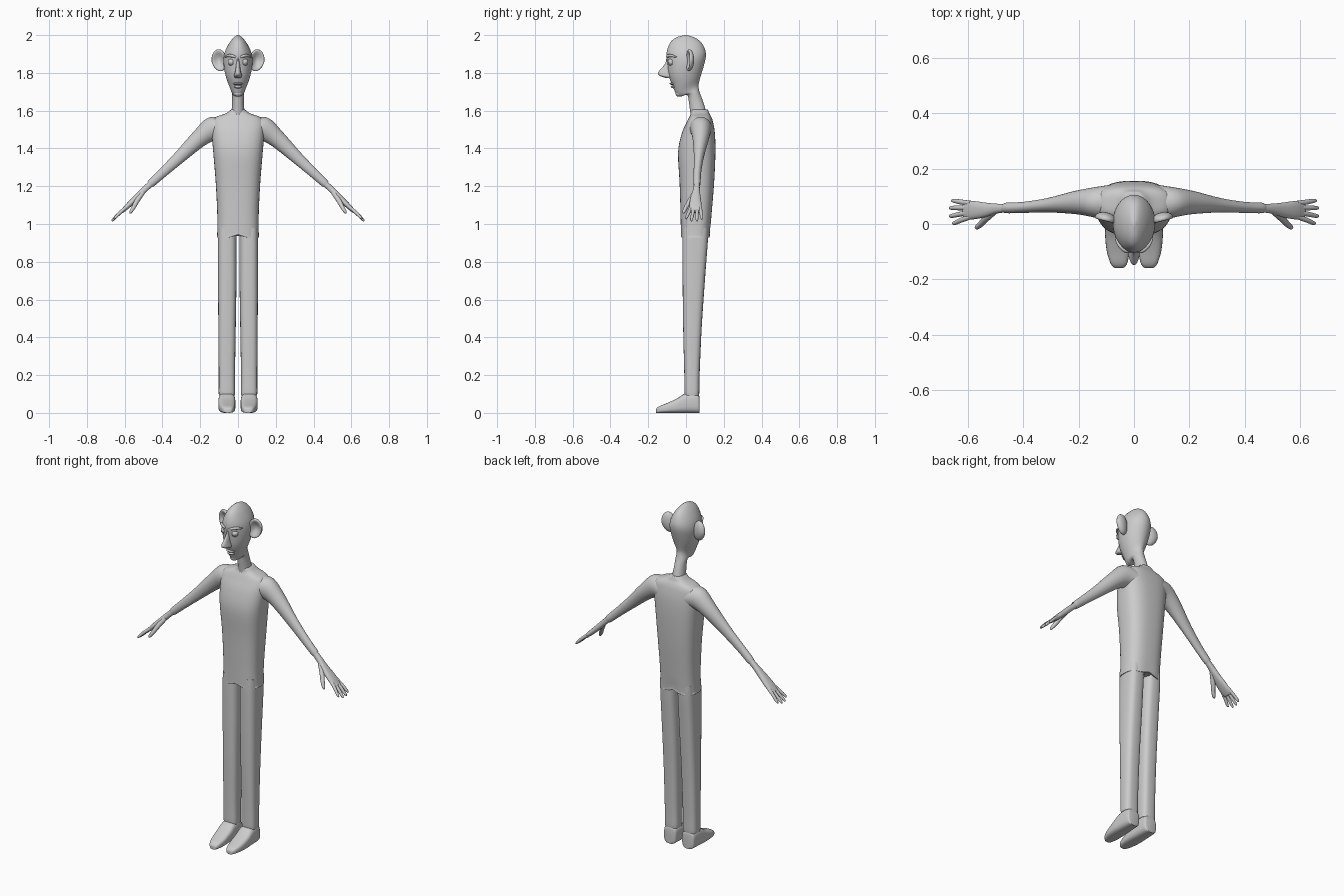
import bpy, bmesh, math
from mathutils import Vector, Matrix

if "Cube" in bpy.data.objects:
    bpy.data.objects.remove(bpy.data.objects["Cube"])


def finish(name, bm, mirror=False, angle=50):
    bmesh.ops.recalc_face_normals(bm, faces=bm.faces)
    me = bpy.data.meshes.new(name)
    bm.to_mesh(me)
    bm.free()
    ob = bpy.data.objects.new(name, me)
    bpy.context.collection.objects.link(ob)
    if mirror:
        ob.modifiers.new("Mirror", 'MIRROR').use_mirror_merge = False
    bpy.ops.object.select_all(action='DESELECT')
    ob.select_set(True)
    bpy.context.view_layer.objects.active = ob
    bpy.ops.object.shade_smooth_by_angle(angle=math.radians(angle))
    return ob


def spline(p, t):
    i = min(int(t), len(p) - 2)
    f = t - i
    a, b, c, d = p[max(i - 1, 0)], p[i], p[i + 1], p[min(i + 2, len(p) - 1)]
    return [0.5 * (2*q + (r - o)*f + (2*o - 5*q + 4*r - s)*f*f + (3*q - o - 3*r + s)*f**3)
            for o, q, r, s in zip(a, b, c, d)]


def loft(name, rings, n=32, e=2.0, sub=4, mirror=False, tweak=None):
    """Skin superellipse rings, each (centre, u half-axis, v half-axis)."""
    flat = [[*c, *u, *v] for c, u, v in rings]
    bm = bmesh.new()
    loops = []
    for k in range((len(flat) - 1) * sub + 1):
        r = spline(flat, k / sub)
        c, u, v = Vector(r[:3]), Vector(r[3:6]), Vector(r[6:])
        loop = []
        for j in range(n):
            a = 2 * math.pi * j / n
            ca, sa = math.cos(a), math.sin(a)
            p = c + u * math.copysign(abs(ca) ** (2/e), ca) + v * math.copysign(abs(sa) ** (2/e), sa)
            loop.append(bm.verts.new(tweak(p) if tweak else p))
        loops.append(loop)
    for a, b in zip(loops, loops[1:]):
        for j in range(n):
            bm.faces.new((a[j], a[(j+1) % n], b[(j+1) % n], b[j]))
    bm.faces.new(loops[0])
    bm.faces.new(loops[-1])
    return finish(name, bm, mirror)


def span(yf, zf, yb, zb, hw, x=0):
    """Ring running from a front point to a back point with half-width hw."""
    return ((x, (yf+yb)/2, (zf+zb)/2), (hw, 0, 0), (0, (yb-yf)/2, (zb-zf)/2))


def level(z, yf, yb, hw, x=0):
    return span(yf, z, yb, z, hw, x)


def ball(name, loc, size, mirror=False, shape=None, rot=0):
    bm = bmesh.new()
    bmesh.ops.create_uvsphere(bm, u_segments=28, v_segments=18, radius=1)
    if shape:
        shape(bm)
    m = Matrix.Translation(loc) @ Matrix.Rotation(rot, 4, 'Z') @ Matrix.Diagonal((*size, 1))
    bmesh.ops.transform(bm, matrix=m, verts=bm.verts)
    return finish(name, bm, mirror)


def tube(name, pts, mirror=True):
    """Tapered round tube through (x, y, z, radius) points."""
    rings = []
    for i, p in enumerate(pts):
        d = (Vector(pts[min(i+1, len(pts)-1)][:3]) - Vector(pts[max(i-1, 0)][:3])).normalized()
        u = d.cross(Vector((0.3, 0.1, 1))).normalized()
        rings.append((p[:3], u * p[3], d.cross(u) * p[3]))
    return loft(name, rings, n=12, mirror=mirror)


# Head and neck in one skin
loft("head", [
    span(.025, 1.57, .112, 1.58, .036), span(.016, 1.64, .09, 1.65, .031),
    span(.006, 1.683, .073, 1.695, .032), span(-.030, 1.674, .066, 1.73, .034),
    span(-.053, 1.688, .070, 1.755, .041), span(-.070, 1.73, .080, 1.79, .057),
    span(-.090, 1.78, .095, 1.84, .071), span(-.098, 1.845, .105, 1.885, .077),
    span(-.103, 1.905, .102, 1.92, .069), span(-.084, 1.96, .084, 1.957, .046),
    span(-.050, 1.988, .050, 1.985, .023), span(-.006, 2.0, .006, 2.0, .004)], n=40)


# Nose
loft("nose", [level(1.885, -.103, -.06, .007), level(1.85, -.110, -.06, .010),
              level(1.82, -.134, -.06, .013), level(1.80, -.149, -.06, .017),
              level(1.785, -.140, -.06, .021), level(1.773, -.108, -.06, .016)], n=20)

# Lips
ball("upper_lip", (0, -.066, 1.743), (.026, .021, .008))
ball("lower_lip", (0, -.061, 1.727), (.022, .020, .009))
ball("chin", (0, -.038, 1.692), (.022, .018, .018))


# Eyes with upper and lower lids
def keep_upper(bm):
    bmesh.ops.bisect_plane(bm, geom=bm.verts[:] + bm.edges[:] + bm.faces[:],
                           plane_co=(0, 0, .3), plane_no=(0, 0, 1), clear_inner=True)


def keep_lower(bm):
    bmesh.ops.bisect_plane(bm, geom=bm.verts[:] + bm.edges[:] + bm.faces[:],
                           plane_co=(0, 0, -.45), plane_no=(0, 0, -1), clear_inner=True)


ball("eye", (.034, -.077, 1.857), (.018, .018, .016), True)
ball("upper_eyelid", (.034, -.077, 1.857), (.021, .021, .019), True, keep_upper)
ball("lower_eyelid", (.034, -.077, 1.857), (.021, .021, .019), True, keep_lower)
tube("eyebrow", [(.012, -.100, 1.884, .005), (.032, -.095, 1.890, .008),
                 (.053, -.076, 1.891, .007), (.067, -.05, 1.884, .003)])


# Cupped ears
def cup(bm):
    for v in bm.verts:
        if v.co.y < 0:
            v.co.y *= 1 - 1.5 * (1 - v.co.x**2 - v.co.z**2)
        v.co.x -= .25 * max(0, -v.co.z)


ball("ear", (.102, .018, 1.867), (.040, .024, .058), True, cup, .25)


# Shirt body with a lifted hem at the middle
def hem(p):
    if p.z < .97:
        p.z += .016 * math.exp(-(p.x / .03) ** 2)
    return p


loft("shirt", [
    level(.937, -.012, .112, .096), level(.928, -.026, .126, .112), level(.945, -.027, .126, .110),
    level(1.06, -.029, .136, .110), level(1.22, -.034, .149, .118), level(1.38, -.042, .156, .131),
    level(1.48, -.022, .153, .139), level(1.54, .004, .143, .138), level(1.567, .017, .134, .115),
    level(1.585, .026, .124, .066), level(1.603, .028, .117, .040), level(1.606, .032, .113, .033)],
    n=48, e=2.7, tweak=hem)

# Sleeves and hands share the slanted arm direction
N = Vector((.688, 0, .725))


def arm(x, y, z, depth, thick):
    return ((x, y, z), (0, depth, 0), N * thick)


loft("sleeve", [
    ((.07, .078, 1.495), (0, .066, 0), (0, 0, .066)),
    ((.135, .078, 1.502), (0, .056, 0), (.024, 0, .060)),
    arm(.205, .078, 1.452, .043, .047), arm(.31, .068, 1.353, .026, .033),
    arm(.40, .060, 1.270, .020, .025), arm(.462, .058, 1.213, .019, .021),
    arm(.458, .058, 1.216, .014, .015)], n=28, mirror=True)
loft("palm", [
    arm(.44, .058, 1.233, .015, .016), arm(.49, .056, 1.187, .017, .016),
    arm(.535, .051, 1.142, .026, .016), arm(.58, .050, 1.099, .033, .014),
    arm(.61, .050, 1.070, .031, .010), arm(.617, .050, 1.063, .024, .005)],
    n=24, e=2.4, mirror=True)

# Fingers and thumb
fingers = [(.026, .003, .657), (.042, .029, .668), (.059, .058, .668), (.075, .084, .660)]
for i, (y0, y1, x1) in enumerate(fingers):
    z1 = 1.015 + (.668 - x1)
    tube("finger_%d" % (i + 1), [
        (.59, y0, 1.090, .009), ((.59+x1)/2, (y0+y1)/2, (1.09+z1)/2 + .003, .009),
        (x1 - .008, y1, z1 + .009, .007), (x1, y1, z1, .002)])
tube("thumb", [(.505, .045, 1.165, .012), (.533, .022, 1.125, .013), (.553, .0, 1.088, .011),
               (.568, -.012, 1.064, .008), (.573, -.014, 1.056, .002)])

# Trouser legs
loft("trouser_leg", [
    level(.98, -.018, .118, .050, .056), level(.90, -.019, .115, .050, .057),
    level(.70, -.018, .100, .049, .057), level(.45, -.015, .083, .046, .058),
    level(.20, -.009, .072, .043, .059), level(.10, -.007, .070, .043, .059),
    level(.094, -.001, .064, .037, .059)], e=3.0, mirror=True)


# Shoes, skinned from heel to toe
def sole(y, h, hw, x=.059):
    return ((x, y, h / 2), (hw, 0, 0), (0, 0, h / 2))


loft("shoe", [
    sole(.071, .085, .030), sole(.064, .100, .039), sole(.03, .108, .043), sole(-.01, .100, .045),
    sole(-.05, .075, .045), sole(-.10, .052, .041, .057), sole(-.14, .036, .031, .055),
    sole(-.156, .024, .020, .054), sole(-.159, .014, .012, .054)], e=3.2, mirror=True)
